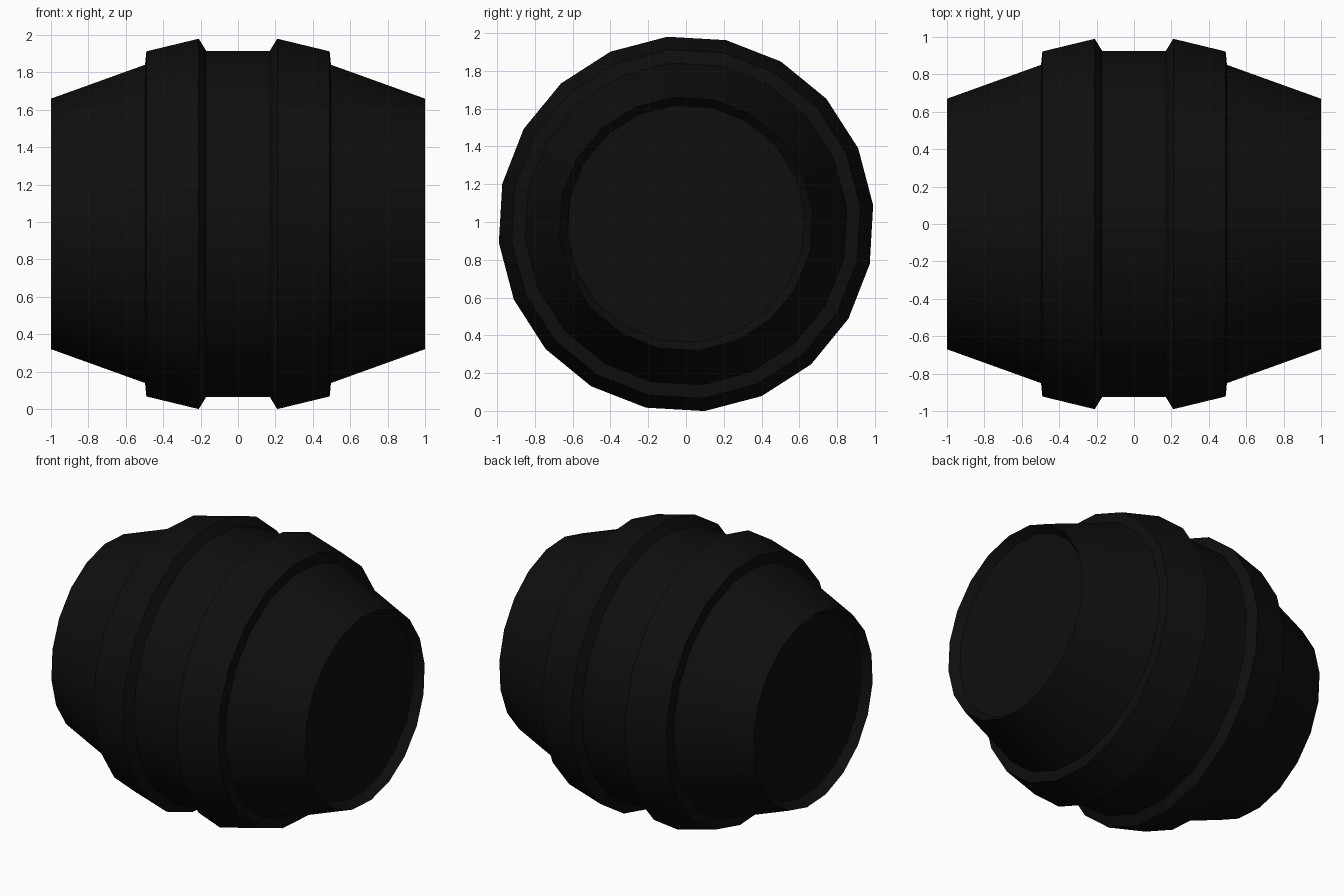
import bpy
import bmesh
import math

if "Cube" in bpy.data.objects:
    bpy.data.objects.remove(bpy.data.objects["Cube"])

SIDES = 20
TILT = math.radians(5.7)
CENTRE_Z = 0.99

black = bpy.data.materials.new("soft_black")
black.diffuse_color = (0.0045, 0.0045, 0.0045, 1.0)
black.use_nodes = True
black.node_tree.nodes["Principled BSDF"].inputs["Base Color"].default_value = black.diffuse_color


def lathe(name, profile, cap=False):
    """Revolve (x, radius) points around the lengthwise axis."""
    bm = bmesh.new()
    rings = []
    for x, r in profile:
        rings.append([bm.verts.new((x,
                                    r * math.cos(TILT + math.tau * i / SIDES),
                                    CENTRE_Z + r * math.sin(TILT + math.tau * i / SIDES)))
                      for i in range(SIDES)])
    for a, b in zip(rings, rings[1:]):
        for i in range(SIDES):
            j = (i + 1) % SIDES
            bm.faces.new((a[i], a[j], b[j], b[i]))
    if cap:
        # the closing disc faces away from the middle of the barrel
        disc = rings[-1] if profile[-1][0] > 0 else rings[0][::-1]
        bm.faces.new(disc)
    mesh = bpy.data.meshes.new(name)
    bm.to_mesh(mesh)
    bm.free()
    mesh.materials.append(black)
    obj = bpy.data.objects.new(name, mesh)
    bpy.context.collection.objects.link(obj)
    bpy.ops.object.select_all(action='DESELECT')
    obj.select_set(True)
    bpy.context.view_layer.objects.active = obj
    bpy.ops.object.shade_smooth_by_angle(angle=math.radians(30))
    return obj


# Straight belly between the hoops
lathe("middle_staves", [(-0.17, 0.93), (0.17, 0.93)])

# Parts that repeat at both ends, listed from the middle outwards
HOOP = [(0.17, 0.93), (0.21, 0.995), (0.49, 0.927), (0.497, 0.855)]
END_STAVES = [(0.497, 0.855), (1.0, 0.673)]
HEAD = [(1.0, 0.673), (0.94, 0.63)]      # recessed lid with its sloping rim

for side, label in ((1, "right"), (-1, "left")):
    for part, points, cap in (("hoop", HOOP, False),
                              ("end_staves", END_STAVES, False),
                              ("barrel_head", HEAD, True)):
        profile = [(side * x, r) for x, r in points][::side]
        lathe(f"{label}_{part}", profile, cap)
